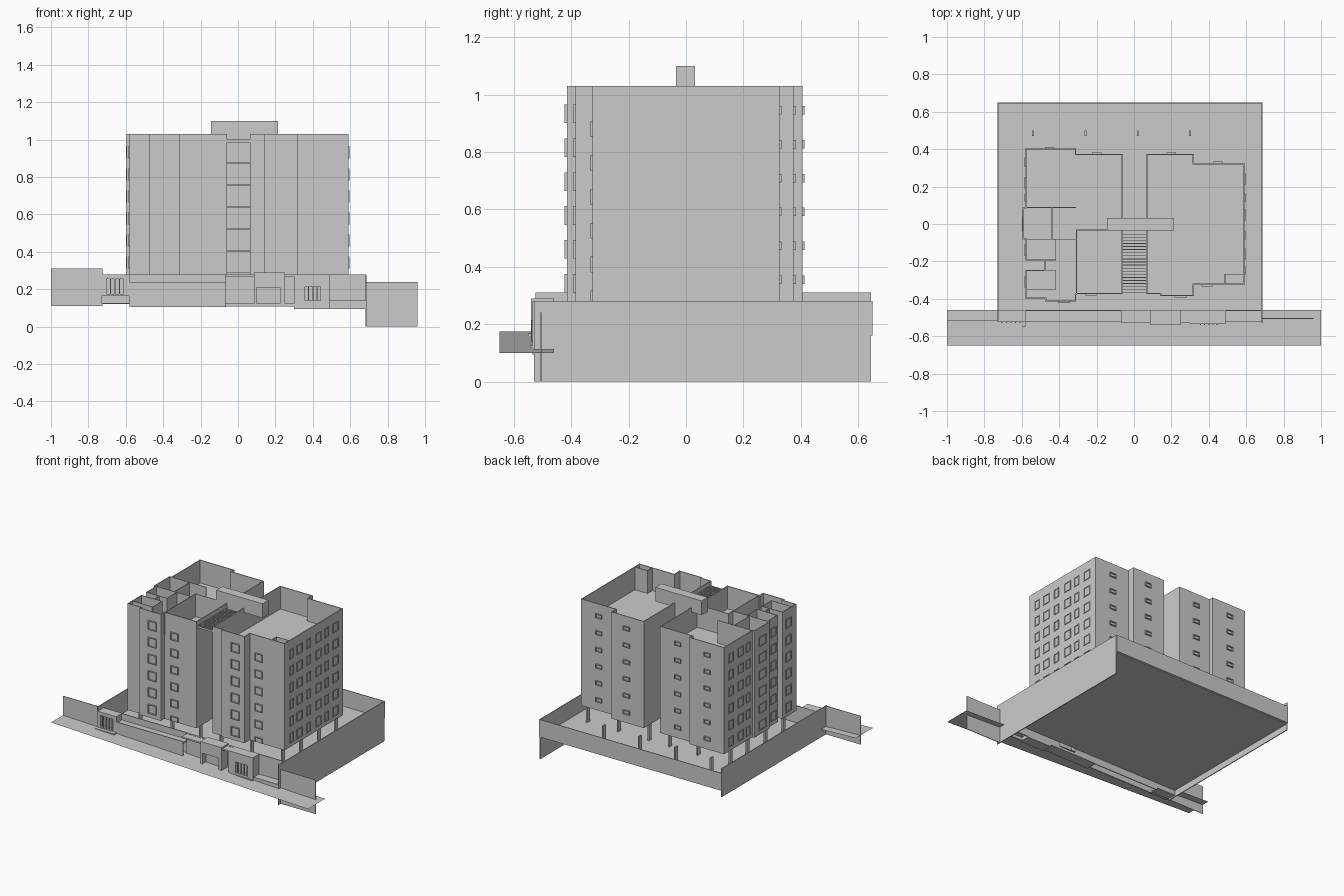
import bpy, bmesh

if "Cube" in bpy.data.objects:
    bpy.data.objects.remove(bpy.data.objects["Cube"])

SLAB, BASE, ROOF, TOP = 0.16, 0.28, 0.87, 1.03
STOREY = 0.118


def finish(name, bm):
    me = bpy.data.meshes.new(name)
    bm.to_mesh(me)
    bm.free()
    ob = bpy.data.objects.new(name, me)
    bpy.context.collection.objects.link(ob)
    return ob


def boxes(name, items):
    """One object made of boxes given as x0, x1, y0, y1, z0, z1."""
    bm = bmesh.new()
    for x0, x1, y0, y1, z0, z1 in items:
        vs = bmesh.ops.create_cube(bm, size=1)['verts']
        for v in vs:
            v.co.x = x1 if v.co.x > 0 else x0
            v.co.y = y1 if v.co.y > 0 else y0
            v.co.z = z1 if v.co.z > 0 else z0
    return finish(name, bm)


def ribbon(name, pts, z0, z1, t):
    """Closed wall following a counter-clockwise plan, thickened inward."""
    bm = bmesh.new()
    lo = [bm.verts.new((x, y, z0)) for x, y in pts]
    hi = [bm.verts.new((x, y, z1)) for x, y in pts]
    n = len(pts)
    for i in range(n):
        j = (i + 1) % n
        bm.faces.new((lo[i], lo[j], hi[j], hi[i]))
    ob = finish(name, bm)
    m = ob.modifiers.new('thickness', 'SOLIDIFY')
    m.thickness, m.offset, m.use_even_offset = t, -1, True
    return ob


def plate(name, pts, z):
    bm = bmesh.new()
    bm.faces.new([bm.verts.new((x, y, z)) for x, y in pts])
    return finish(name, bm)


def windows(name, side, wall, columns):
    """Raised window frames; columns are (centre, width, z of lowest, height)."""
    out, t, d = [], 0.005, 0.008
    for c, w, zb, h in columns:
        for k in range(6):
            z = zb + k * STOREY
            a, b = c - w / 2, c + w / 2
            bars = [(a, a + t, z, z + h), (b - t, b, z, z + h),
                    (a, b, z, z + t), (a, b, z + h - t, z + h)]
            for u0, u1, z0, z1 in bars:
                z0 = max(z0, BASE)
                if z1 <= z0:
                    continue
                n0, n1 = sorted((wall, wall + d * (1 if side[0] == '+' else -1)))
                out.append((u0, u1, n0, n1, z0, z1) if side[1] == 'y'
                           else (n0, n1, u0, u1, z0, z1))
    boxes(name, out)


# Tower wings
left = [(-.58, -.40), (-.475, -.40), (-.475, -.415), (-.31, -.415), (-.31, -.375),
        (-.06, -.375), (-.06, .375), (-.31, .375), (-.31, .405), (-.58, .405),
        (-.58, .09), (-.595, .09), (-.595, -.08), (-.58, -.08), (-.58, -.195),
        (-.48, -.195), (-.48, -.245), (-.58, -.245)]
right = [(.065, -.375), (.14, -.375), (.14, -.385), (.32, -.385), (.32, -.325),
         (.59, -.325), (.59, .325), (.32, .325), (.32, .375), (.065, .375)]
for side, plan in (('left', left), ('right', right)):
    ribbon(side + '_wing_walls', plan, BASE, TOP, 0.006)
    plate(side + '_wing_underside', plan, BASE + 0.002)
    plate(side + '_wing_top_floor', plan, ROOF)

# Partitions standing in the open top storey
t = 0.004
boxes('top_floor_partitions', [
    (-.58, -.31, .09 - t, .09, ROOF, TOP), (-.31, -.06, -.03 - t, -.03, ROOF, TOP),
    (-.31, -.31 + t, -.38, -.03, ROOF, TOP), (-.595, -.31, -.084, -.08, ROOF, TOP),
    (-.44, -.44 + t, -.08, .09, ROOF, TOP), (-.42, -.42 + t, -.195, -.08, ROOF, TOP),
    (-.48, -.42, -.195, -.191, ROOF, TOP), (-.48, -.42, -.249, -.245, ROOF, TOP),
    (-.42, -.42 + t, -.35, -.245, ROOF, TOP), (-.58, -.42, -.354, -.35, ROOF, TOP),
    (.485, .485 + t, -.32, -.27, ROOF, TOP), (.485, .59, -.27, -.27 + t, ROOF, TOP)])

# Stair core, landings, louvred cover and water tank
boxes('stair_core', [(-.06, .065, -.03, .03, BASE, TOP)])
boxes('stair_landings', [(-.06, .065, -.12, -.03, z, z + .01)
                         for z in [BASE + k * STOREY for k in range(6)]])
boxes('stair_cover_louvres', [(-.06, .065, y, y + .004, .985, 1.0)
                              for y in [-.37 + .0165 * k for k in range(20)]])
ribbon('water_tank_walls', [(-.145, -.035), (.215, -.035), (.215, .032), (-.145, .032)],
       TOP - .03, 1.10, 0.004)
boxes('water_tank_lid', [(-.145, .215, -.035, .032, 1.09, 1.10)])

# Windows: tall ones on the storey line, small ones higher or between
big, small = (.31, .065), (.262, .055)
windows('front_windows_a', '-y', -.415, [(-.375, .065, *big)])
windows('front_windows_b', '-y', -.375, [(-.23, .06, *small)])
windows('front_windows_c', '-y', -.385, [(.25, .065, *big)])
windows('front_windows_d', '-y', -.325, [(.39, .06, *small)])
windows('right_windows', '+x', .587,
        [(y, .06 if i % 2 else .045, *big) for i, y in
         enumerate((-.25, -.16, -.06, .05, .14, .24))])
windows('left_windows', '-x', -.577, [(.33, .05, *big), (.22, .06, *big), (.14, .04, *big),
                                     (-.14, .06, *big), (-.31, .06, *big)])
windows('left_bay_windows', '-x', -.592, [(.0, .08, *big)])
windows('back_windows_a', '+y', .405, [(-.45, .05, .34, .03)])
windows('back_windows_b', '+y', .375, [(-.2, .05, .34, .03), (.2, .05, .34, .03)])
windows('back_windows_c', '+y', .325, [(.45, .05, .34, .03)])

# Site slab and boundary walls
boxes('ground_slab', [(-.725, .685, -.46, .645, SLAB - .006, SLAB)])
boxes('right_boundary_wall', [(.682, .688, -.53, .645, 0, BASE)])
boxes('left_boundary_wall', [(-.73, -.724, -.525, .645, .11, .31)])
boxes('back_boundary_wall', [(-.73, .688, .645, .65, SLAB, BASE)])
boxes('left_neighbour_wall', [(-1, -.73, -.517, -.513, .11, .31)])
boxes('right_neighbour_wall', [(.688, .96, -.508, -.503, 0, .24)])

# Columns below the tower and along the back
cols = [(x, y) for x in (-.55, -.3, -.08, .08, .32, .56) for y in (-.3, -.1, .1, .29)]
cols += [(x, .485) for x in (-.54, -.26, .02, .30)]
boxes('ground_floor_columns', [(x - .005, x + .005, y - .015, y + .015, SLAB, BASE)
                               for x, y in cols])

# Sloping street
street = plate('street', [(-1, -.65), (1, -.65), (1, -.46), (-1, -.46)], 0)
for v in street.data.vertices:
    v.co.z = .1375 - .0375 * v.co.x

# Street frontage
boxes('front_long_wall', [(-.58, -.065, -.52, -.514, .105, .24),
                          (-.58, -.065, -.466, -.46, .105, BASE),
                          (-.58, -.065, -.52, -.46, .225, .235)])
boxes('front_right_wall', [(.49, .688, -.466, -.46, .10, BASE),
                           (.49, .688, -.525, -.519, .095, .14),
                           (.49, .688, -.525, -.46, .13, .14)])
boxes('entrance_wall', [(-.07, .085, -.475, -.46, .11, BASE),
                        (.25, .30, -.475, -.46, .11, BASE)])
boxes('entrance_step', [(-.07, .49, -.54, -.46, .108, .125)])
boxes('entrance_canopy', [(-.07, .30, -.53, -.46, .268, .278)])
boxes('entrance_portal', [(.085, .10, -.54, -.46, .12, .29), (.225, .25, -.54, -.46, .12, .29),
                          (.085, .25, -.54, -.46, .21, .29)])
boxes('entrance_door', [(.10, .225, -.50, -.495, .12, .21)])
boxes('left_planter', [(-.73, -.58, -.55, -.525, .125, .168)])


def kiosk(name, x0, x1, y0, z0, g0, g1, h0, h1):
    """Street box with a barred opening in its front."""
    boxes(name, [(x0, g0, y0, -.46, z0, BASE), (g1, x1, y0, -.46, z0, BASE),
                 (g0, g1, y0, -.46, z0, h0), (g0, g1, y0, -.46, h1, BASE),
                 (g0, g1, -.50, -.46, h0, h1)])
    s = (g1 - g0) / 4
    boxes(name + '_bars', [(g0 + s * k - .003, g0 + s * k + .003, y0 - .004, y0 + .004, h0, h1)
                           for k in range(5)])


kiosk('left_kiosk', -.73, -.58, -.525, .12, -.705, -.61, .175, .255)
kiosk('right_kiosk', .30, .49, -.535, .095, .355, .445, .14, .215)
